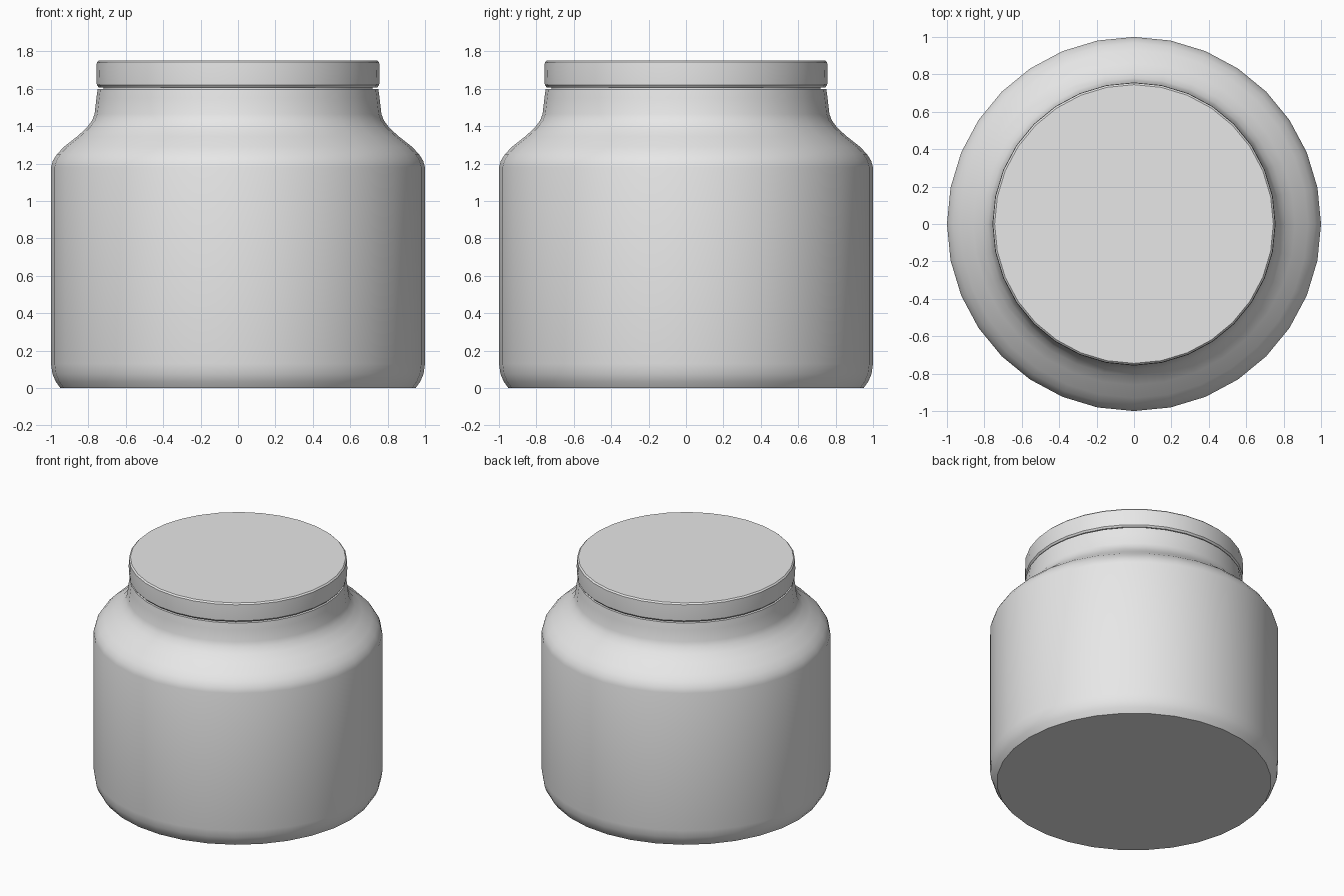
import bpy, bmesh, math

if "Cube" in bpy.data.objects:
    bpy.data.objects.remove(bpy.data.objects["Cube"])

SEGMENTS = 32


def material(name, rgb):
    m = bpy.data.materials.new(name)
    m.diffuse_color = (*rgb, 1)
    m.use_nodes = True
    m.node_tree.nodes["Principled BSDF"].inputs["Base Color"].default_value = m.diffuse_color
    return m


def lathe(name, profile, mat):
    """Spin a (radius, height) profile around z and cap both ends."""
    bm = bmesh.new()
    rings = []
    for r, z in profile:
        rings.append([bm.verts.new((r * math.cos(2 * math.pi * i / SEGMENTS),
                                    r * math.sin(2 * math.pi * i / SEGMENTS), z))
                      for i in range(SEGMENTS)])
    for a, b in zip(rings, rings[1:]):
        for i in range(SEGMENTS):
            j = (i + 1) % SEGMENTS
            bm.faces.new((a[i], a[j], b[j], b[i]))
    bm.faces.new(rings[0][::-1])
    bm.faces.new(rings[-1])
    mesh = bpy.data.meshes.new(name)
    bm.to_mesh(mesh)
    bm.free()
    mesh.materials.append(mat)
    obj = bpy.data.objects.new(name, mesh)
    bpy.context.collection.objects.link(obj)
    bpy.ops.object.select_all(action='DESELECT')
    obj.select_set(True)
    bpy.context.view_layer.objects.active = obj
    bpy.ops.object.shade_smooth_by_angle(angle=math.radians(35))
    return obj


grey = material("light_grey", (0.8, 0.8, 0.8))

# Jar body: rounded foot, straight wall, sloping shoulder, tapered neck
lathe("jar_body", [
    (0.95, 0.0), (0.975, 0.035), (0.992, 0.075), (1.0, 0.13),
    (1.0, 1.18), (0.99, 1.215), (0.968, 1.25), (0.93, 1.29),
    (0.86, 1.345), (0.81, 1.39), (0.78, 1.43), (0.767, 1.465),
    (0.757, 1.55), (0.75, 1.60)], grey)

# Narrow gap under the lid
lathe("lid_plug", [(0.72, 1.59), (0.72, 1.62)], grey)

# Lid: shallow disc with slightly eased edges
lathe("lid", [
    (0.745, 1.608), (0.755, 1.62), (0.757, 1.68),
    (0.755, 1.742), (0.745, 1.752)], grey)
